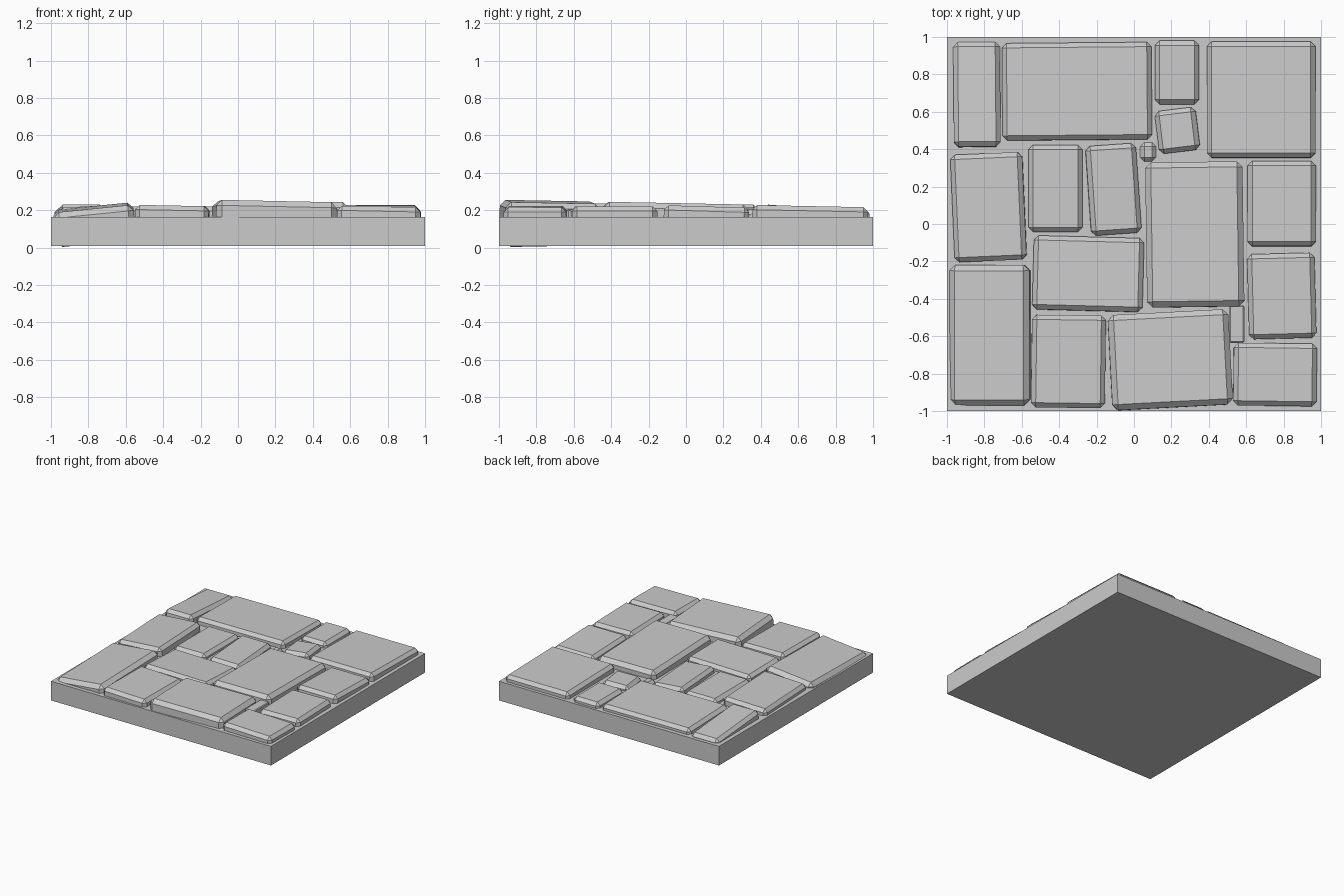
import bpy, bmesh, math
from mathutils import Matrix, Vector

if "Cube" in bpy.data.objects:
    bpy.data.objects.remove(bpy.data.objects["Cube"])


def block(name, size, matrix, bevel=0.0):
    """Box with its top face centred on the matrix origin, optionally chamfered."""
    w, d, h = size
    bm = bmesh.new()
    bmesh.ops.create_cube(bm, size=1)
    for v in bm.verts:
        v.co = Vector((v.co.x * w, v.co.y * d, (v.co.z - 0.5) * h))
    if bevel:
        bmesh.ops.bevel(bm, geom=bm.edges[:], offset=bevel, segments=1,
                        profile=0.5, affect='EDGES')
    bm.transform(matrix)
    mesh = bpy.data.meshes.new(name)
    bm.to_mesh(mesh)
    bm.free()
    obj = bpy.data.objects.new(name, mesh)
    bpy.context.collection.objects.link(obj)
    return obj


def stone(name, x, y, w, d, z, rot=0.0, sx=0.0, sy=0.0, depth=None, bevel=0.025):
    """Paving stone: top height z, turn in degrees, top slope along x and y."""
    tilt = (Matrix.Rotation(-math.atan(sx), 4, 'Y')
            @ Matrix.Rotation(math.atan(sy), 4, 'X'))
    m = Matrix.Translation((x, y, z)) @ tilt @ Matrix.Rotation(math.radians(rot), 4, 'Z')
    block(name, (w, d, depth or z - 0.03), m, bevel)


# Base slab
block("base_slab", (2, 2, 0.157), Matrix.Translation((0, 0, 0.165)))

# Back row
stone("stone_back_left", -0.84, 0.695, 0.25, 0.56, 0.212, rot=0.5, sy=-0.07)
stone("stone_back_wide", -0.305, 0.71, 0.80, 0.52, 0.215, rot=0.5, sy=-0.02)
stone("stone_back_small", 0.23, 0.81, 0.235, 0.34, 0.208)
stone("stone_back_right", 0.68, 0.665, 0.58, 0.62, 0.222, sy=-0.02)
stone("stone_back_turned", 0.23, 0.50, 0.22, 0.23, 0.205, rot=7, sx=0.05)
stone("stone_pebble", 0.075, 0.385, 0.09, 0.11, 0.187)

# Middle rows
stone("stone_mid_left", -0.78, 0.09, 0.385, 0.575, 0.222, rot=2.5, sx=0.05)
stone("stone_mid_narrow", -0.42, 0.19, 0.29, 0.465, 0.205)
stone("stone_mid_leaning", -0.108, 0.185, 0.27, 0.48, 0.208, rot=4, sx=-0.05)
stone("stone_mid_wide", -0.245, -0.265, 0.59, 0.395, 0.215, rot=-1.5, sy=-0.03)
stone("stone_centre", 0.325, -0.055, 0.52, 0.775, 0.238, rot=0.8, sy=-0.02, bevel=0.03)
stone("stone_mid_right", 0.79, 0.11, 0.365, 0.455, 0.22, sy=-0.03)
stone("stone_low_right", 0.79, -0.385, 0.36, 0.455, 0.22, rot=1.5)

# Front row
stone("stone_front_left", -0.775, -0.595, 0.43, 0.75, 0.215, sx=0.1, sy=0.02,
      depth=0.187, bevel=0.03)
stone("stone_front_square", -0.35, -0.735, 0.395, 0.495, 0.225, rot=-0.8, sx=-0.02)
stone("stone_front_large", 0.195, -0.725, 0.645, 0.51, 0.245, rot=3, sx=-0.02, sy=-0.02,
      bevel=0.03)
stone("stone_front_right", 0.755, -0.805, 0.445, 0.335, 0.22, rot=-0.8, sx=-0.02)
stone("stone_chip", 0.55, -0.535, 0.08, 0.20, 0.205, bevel=0.006)
